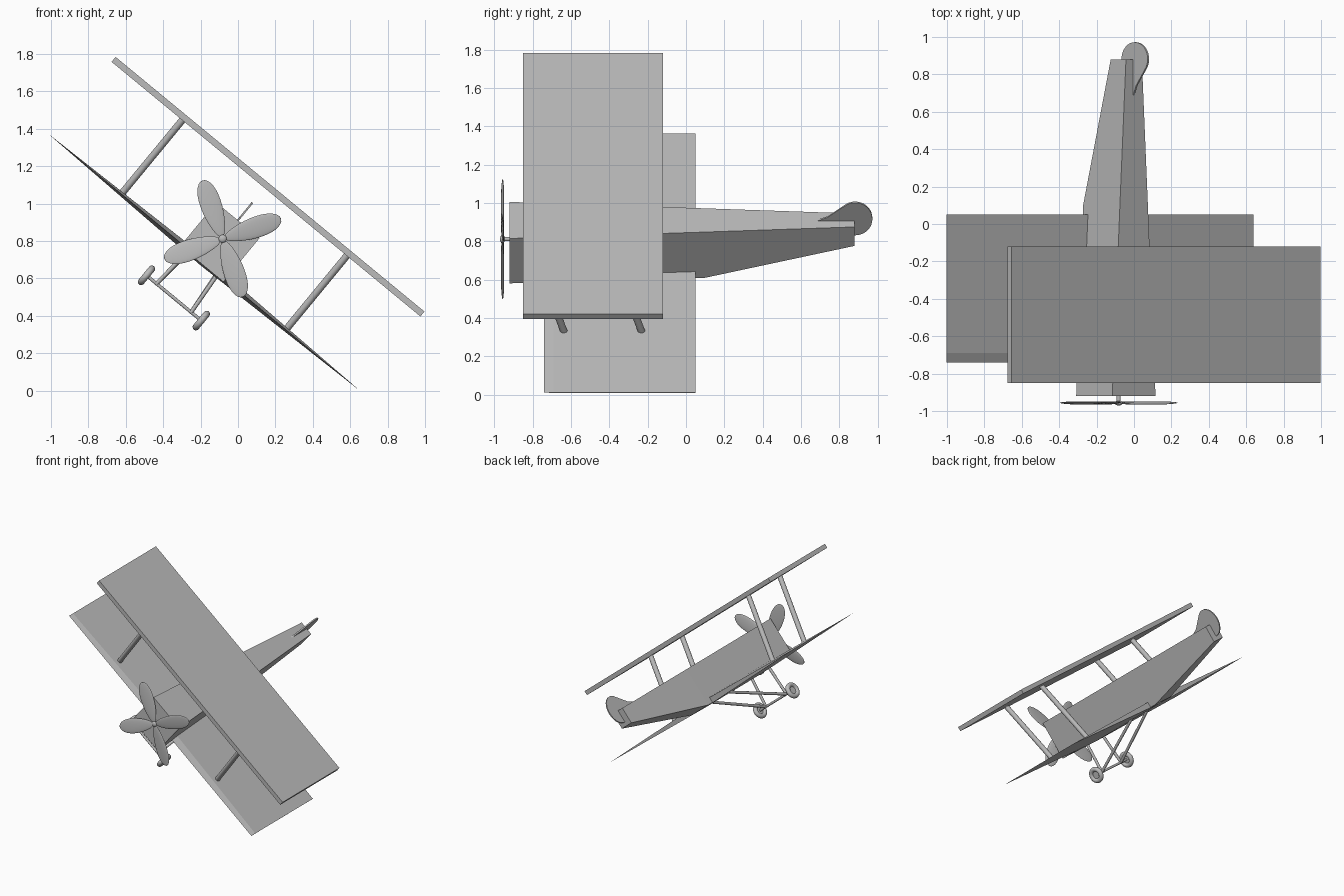
import bpy, bmesh, math
from mathutils import Matrix, Vector

if "Cube" in bpy.data.objects:
    bpy.data.objects.remove(bpy.data.objects["Cube"])

# The plane is modelled level (x = span, z = up) and then rolled about its nose axis
ROLL = Matrix.Translation((-0.082, 0, 0.812)) @ Matrix.Rotation(math.radians(39.5), 4, 'Y')

grey = bpy.data.materials.new("plain_grey")
grey.diffuse_color = (0.5, 0.5, 0.5, 1)
grey.use_nodes = True
grey.node_tree.nodes["Principled BSDF"].inputs["Base Color"].default_value = grey.diffuse_color


def finish(name, bm, smooth=False):
    bmesh.ops.recalc_face_normals(bm, faces=bm.faces)
    bm.transform(ROLL)
    me = bpy.data.meshes.new(name)
    bm.to_mesh(me)
    bm.free()
    me.materials.append(grey)
    ob = bpy.data.objects.new(name, me)
    bpy.context.collection.objects.link(ob)
    if smooth:
        bpy.ops.object.select_all(action='DESELECT')
        ob.select_set(True)
        bpy.context.view_layer.objects.active = ob
        bpy.ops.object.shade_smooth_by_angle(angle=math.radians(40))
    return ob


def loft(name, rings):
    """Skin a list of equal-length point rings and cap both ends."""
    bm = bmesh.new()
    vs = [[bm.verts.new(p) for p in r] for r in rings]
    n = len(rings[0])
    for a, b in zip(vs, vs[1:]):
        for i in range(n):
            bm.faces.new((a[i], a[(i + 1) % n], b[(i + 1) % n], b[i]))
    bm.faces.new(vs[0])
    bm.faces.new(vs[-1])
    return finish(name, bm)


def rod(name, a, b, r, segs=16):
    a, b = Vector(a), Vector(b)
    d = b - a
    bm = bmesh.new()
    m = Matrix.Translation((a + b) / 2) @ d.to_track_quat('Z', 'Y').to_matrix().to_4x4()
    bmesh.ops.create_cone(bm, cap_ends=True, segments=segs, radius1=r, radius2=r,
                          depth=d.length, matrix=m)
    return finish(name, bm, True)


# Fuselage: straight taper in width, belly kicks up behind the lower wing
def section(y, half, bottom, top=0.128):
    return [(-half, y, bottom), (half, y, bottom), (half, y, top), (-half, y, top)]


loft("fuselage", [section(-0.92, 0.15, -0.175), section(0.10, 0.097, -0.181),
                  section(0.88, 0.055, 0.0)])

# Upper wing: plain slab
loft("upper_wing", [[(x, -0.85, 0.352), (x, -0.12, 0.352), (x, -0.12, 0.386), (x, -0.85, 0.386)]
                    for x in (-1.06, 1.08)])


# Lower wing: bevelled leading edge, thinning to knife-edge tips
def wing_ring(x, t):
    z = -0.16
    return [(x, -0.74, z), (x, -0.69, z + t), (x, 0.05, z + t), (x, 0.05, z - t), (x, -0.69, z - t)]


loft("lower_wing", [wing_ring(-1.06, 0.0006), wing_ring(0, 0.025), wing_ring(1.065, 0.0006)])

# Wing struts, raked forward
for side, s in (("left", -1), ("right", 1)):
    for place, y in (("front", -0.655), ("rear", -0.25)):
        rod(f"{side}_{place}_wing_strut", (s * 0.57, y + 0.02, -0.16),
            (s * 0.57, y - 0.13, 0.36), 0.019)

# Tail fin: thin rounded teardrop
outline = [(0.67, 0.12), (0.74, 0.152), (0.79, 0.195)]
for i in range(25):
    a = math.radians(130 - i * 240 / 24)
    outline.append((0.882 + 0.09 * math.cos(a), 0.14 + 0.11 * math.sin(a)))
outline.append((0.80, 0.08))
loft("tail_fin", [[(x, y, z) for y, z in outline] for x in (-0.005, 0.005)])

# Propeller: four egg-shaped blades with slight pitch
HUB_Y = -0.957
for k in range(4):
    bm = bmesh.new()
    bmesh.ops.create_uvsphere(bm, u_segments=24, v_segments=16, radius=1)
    for v in bm.verts:
        v.co = Vector((v.co.x * 0.056 * (1 + 0.22 * v.co.z), v.co.y * 0.007, v.co.z * 0.16))
    # world blade angle is 109 degrees at k = 0; the roll is added back here
    tilt = math.radians(90 - 109 - 39.5 + 90 * k)
    bm.transform(Matrix.Translation((0, HUB_Y, 0)) @ Matrix.Rotation(tilt, 4, 'Y')
                 @ Matrix.Translation((0, 0, 0.17)) @ Matrix.Rotation(math.radians(6), 4, 'Z'))
    finish(f"propeller_blade_{k + 1}", bm, True)

bm = bmesh.new()
bmesh.ops.create_uvsphere(bm, u_segments=20, v_segments=12, radius=0.022,
                          matrix=Matrix.Translation((0, HUB_Y, 0)) @ Matrix.Diagonal((1, 0.6, 1, 1)))
finish("propeller_hub", bm, True)
rod("propeller_shaft", (0, HUB_Y, 0), (0, -0.90, 0), 0.011)

# Landing gear
WY, WZ = -0.67, -0.41
rod("axle", (-0.19, WY, WZ), (0.19, WY, WZ), 0.009)
for side, s in (("left", -1), ("right", 1)):
    rod(f"{side}_front_gear_strut", (s * 0.12, WY, WZ), (s * 0.10, -0.68, -0.165), 0.011)
    rod(f"{side}_rear_gear_strut", (s * 0.12, WY, WZ), (s * 0.095, -0.14, -0.165), 0.011)
    # tyre ring swept around the axle
    bm = bmesh.new()
    N, M = 28, 12
    grid = []
    for i in range(N):
        a = math.tau * i / N
        ring = []
        for j in range(M):
            b = math.tau * j / M
            r = 0.045 + 0.018 * math.cos(b)
            ring.append(bm.verts.new((s * 0.19 + 0.018 * math.sin(b),
                                      WY + r * math.cos(a), WZ + r * math.sin(a))))
        grid.append(ring)
    for i in range(N):
        for j in range(M):
            p, q = grid[i], grid[(i + 1) % N]
            bm.faces.new((p[j], p[(j + 1) % M], q[(j + 1) % M], q[j]))
    finish(f"{side}_tyre", bm, True)
    rod(f"{side}_wheel_disc", (s * 0.19 - 0.004, WY, WZ), (s * 0.19 + 0.004, WY, WZ), 0.03, 24)
